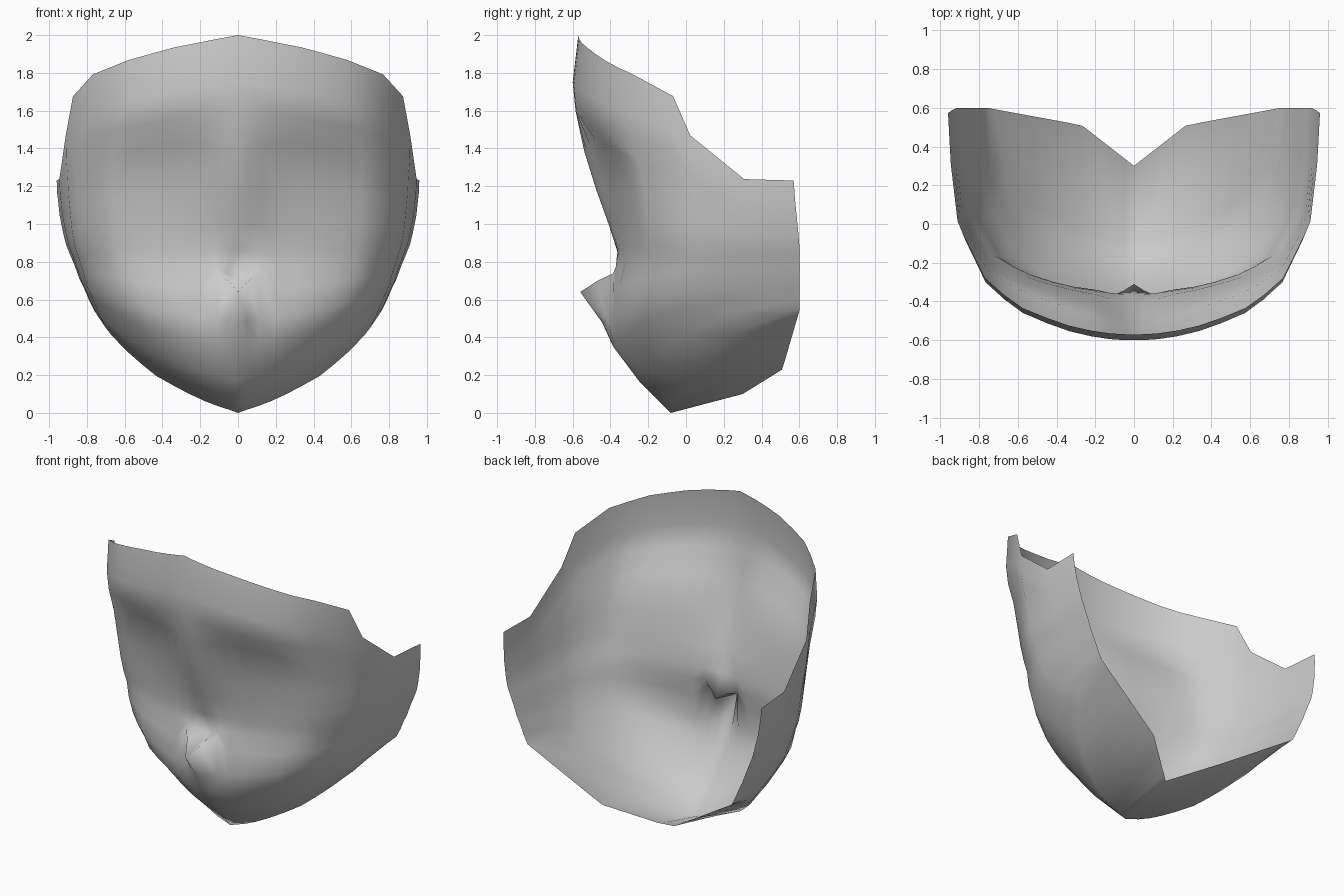
import bpy, bmesh

# Shared plan section, centre line -> rear edge (x, y, z fractions)
PX = [0, .06, .13, .23, .35, .47, .60, .70, .80, .91, .95, .985, 1]
PY = [0, .001, .005, .017, .04, .075, .12, .18, .254, .44, .52, .77, 1]
PY_FLAT = [0, .001, .002, .006, .012, .028, .06, .085, .12, .27, .375, .69, 1]
PZ_UP = [0, .014, .03, .055, .084, .125, .17, .22, .27, .42, .69, .99, 1]
PZ_LOW = [0, .03, .06, .11, .18, .26, .35, .45, .57, .73, .81, .92, 1]

# Rows from top edge to chin:
# centre y, centre z, half width, rear y, rear z, flatness of the front
ROWS = [
    (-.57, 2.00, .96, .57, 1.23, 0),
    (-.60, 1.75, .957, .575, 1.16, 0),
    (-.585, 1.60, .95, .58, 1.10, 0),
    (-.54, 1.39, .945, .585, 1.05, 0),
    (-.475, 1.18, .935, .59, 1.00, .15),
    (-.41, 1.00, .925, .595, .95, .35),
    (-.365, .86, .91, .60, .89, .45),
    (-.35, .77, .89, .60, .84, .45),
    (-.385, .64, .865, .60, .78, .3),
    (-.40, .48, .84, .60, .71, .1),
    (-.385, .35, .815, .60, .66, 0),
    (-.25, .17, .79, .60, .60, 0),
    (-.08, 0, .77, .60, .56, 0),
]

# Eye sockets: recess depth per row, spread over the columns
SOCKET_ROW = {3: .06, 4: .06, 5: .04, 6: .01}
SOCKET_COL = [0, .15, .5, .9, 1, 1, .9, .6, .2, 0, 0, 0, 0]

# Jaw corners pulled inward and back near the chin
TUCK_ROW = {10: .015, 11: .035, 12: .06}
TUCK_COL = [0, 0, 0, .1, .3, .5, .8, 1, 1, .9, .8, .4, 0]

# Beak and bridge tip: (row, column) -> (dy, dz)
TWEAK = {
    (7, 0): (.04, -.07), (7, 1): (.005, -.035), (7, 2): (-.025, 0),
    (8, 0): (-.175, 0), (8, 1): (-.085, .055), (8, 2): (-.005, .09),
    (9, 0): (-.045, 0), (9, 1): (-.02, 0),
}


def lerp_path(path, x):
    for a, b in zip(path, path[1:]):
        if x <= b[0] + 1e-6:
            t = (x - a[0]) / (b[0] - a[0])
            return [p + (q - p) * t for p, q in zip(a, b)]
    return path[-1]


bm = bmesh.new()
grid = []
for r, (yc, zc, w, yr, zr, flat) in enumerate(ROWS):
    pz = PZ_UP if zr < zc else PZ_LOW
    row = []
    for c, px in enumerate(PX):
        dy, dz = TWEAK.get((r, c), (0, 0))
        socket = SOCKET_ROW.get(r, 0) * SOCKET_COL[c]
        tuck = TUCK_ROW.get(r, 0) * TUCK_COL[c]
        dy += socket + tuck
        if r == 3:                      # lift the socket up to the brow
            dz += socket
        py = PY[c] + (PY_FLAT[c] - PY[c]) * flat
        row.append(bm.verts.new((w * px - tuck * .6, yc + (yr - yc) * py + dy,
                                 zc + (zr - zc) * pz[c] + dz)))
    grid.append(row)

# Rear edge under the chin, with its centre notch
under = [(0, .30, .10), (.27, .51, .23), (.76, .60, .54)]
grid.append([bm.verts.new(lerp_path(under, .76 * px)) for px in PX])

for a, b in zip(grid, grid[1:]):
    for c in range(len(PX) - 1):
        bm.faces.new((a[c], b[c], b[c + 1], a[c + 1]))

mesh = bpy.data.meshes.new("face_mask")
bm.to_mesh(mesh)
bm.free()
mask = bpy.data.objects.new("face_mask", mesh)
bpy.context.collection.objects.link(mask)

# Mirror to the other half and shade smooth
mirror = mask.modifiers.new("mirror", "MIRROR")
mirror.use_clip = True
for p in mesh.polygons:
    p.use_smooth = True
